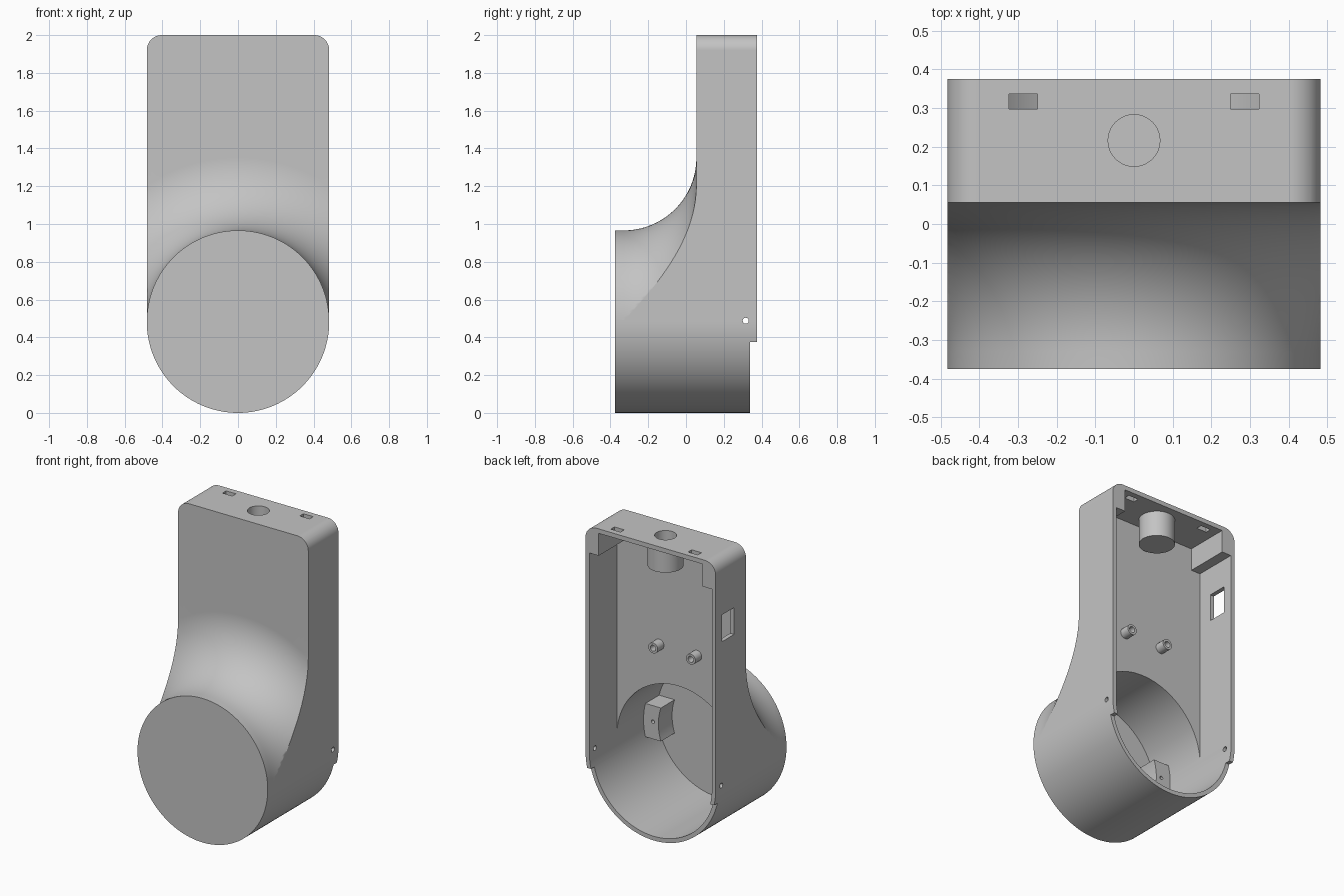
import bpy, bmesh, math
from mathutils import Vector

if "Cube" in bpy.data.objects:
    bpy.data.objects.remove(bpy.data.objects["Cube"])

grey = bpy.data.materials.new("plain_grey")
grey.use_nodes = True
GREY = (0.55, 0.55, 0.55, 1)
grey.diffuse_color = GREY
grey.node_tree.nodes["Principled BSDF"].inputs["Base Color"].default_value = GREY

R = 0.483      # drum radius, half the body width, and height of the drum axis
BORE = 0.455   # inner radius
AXES = {"X": "YZX", "Y": "XZY", "Z": "XYZ"}
UNIT = {"X": Vector((1, 0, 0)), "Y": Vector((0, 1, 0)), "Z": Vector((0, 0, 1))}


def finish(name, bm):
    bmesh.ops.remove_doubles(bm, verts=bm.verts, dist=1e-6)
    bmesh.ops.recalc_face_normals(bm, faces=bm.faces)
    me = bpy.data.meshes.new(name)
    bm.to_mesh(me)
    bm.free()
    me.materials.append(grey)
    ob = bpy.data.objects.new(name, me)
    bpy.context.collection.objects.link(ob)
    return ob


def prism(name, outline, y0, y1):
    """Extrude an x-z outline along y."""
    bm = bmesh.new()
    face = bm.faces.new([bm.verts.new((x, y0, z)) for x, z in outline])
    out = bmesh.ops.extrude_face_region(bm, geom=[face])
    moved = [v for v in out["geom"] if isinstance(v, bmesh.types.BMVert)]
    bmesh.ops.translate(bm, verts=moved, vec=(0, y1 - y0, 0))
    return finish(name, bm)


def box(name, x0, x1, y0, y1, z0, z1):
    return prism(name, [(x0, z0), (x1, z0), (x1, z1), (x0, z1)], y0, y1)


def lathe(name, profile, origin, axis, steps=48, start=0, end=360):
    """Turn a closed (radius, height) profile about an axis."""
    u, v, w = (UNIT[c] for c in AXES[axis])
    full = end - start == 360
    bm = bmesh.new()
    rings = []
    for i in range(steps if full else steps + 1):
        a = math.radians(start + (end - start) * i / steps)
        side = u * math.cos(a) + v * math.sin(a)
        rings.append([bm.verts.new(Vector(origin) + side * r + w * h) for r, h in profile])
    n = len(profile)
    for i in range(steps):
        p, q = rings[i], rings[(i + 1) % len(rings)]
        for j in range(n):
            k = (j + 1) % n
            if profile[j][0] == 0 and profile[k][0] == 0:
                continue
            loop = [p[j], p[k], q[k], q[j]]
            if profile[j][0] == 0:
                loop = [p[j], p[k], q[k]]
            elif profile[k][0] == 0:
                loop = [p[j], p[k], q[j]]
            bm.faces.new(loop)
    if not full:
        bm.faces.new(rings[0])
        bm.faces.new(rings[-1])
    return finish(name, bm)


def rod(name, r, h0, h1, origin, axis, steps=32):
    return lathe(name, [(0, h0), (r, h0), (r, h1), (0, h1)], origin, axis, steps)


def cut(ob, cutters):
    """Subtract the cutters one after another, then discard them."""
    for c in cutters:
        c.hide_render = True
        mod = ob.modifiers.new("cut", "BOOLEAN")
        mod.operation, mod.solver, mod.object = "DIFFERENCE", "EXACT", c
    bpy.context.view_layer.update()
    dg = bpy.context.evaluated_depsgraph_get()
    me = bpy.data.meshes.new_from_object(ob.evaluated_get(dg))
    ob.modifiers.clear()
    ob.data = me
    for c in cutters:
        bpy.data.objects.remove(c)


def arc(cx, cz, r, a0, a1, n):
    angles = [math.radians(a0 + (a1 - a0) * i / n) for i in range(n + 1)]
    return [(cx + r * math.cos(a), cz + r * math.sin(a)) for a in angles]


# Housing: round bottom, tall slab with rounded top corners
CORNER = 0.08
outline = arc(0, R, R, 180, 360, 64)
outline += arc(R - CORNER, 2 - CORNER, CORNER, 0, 90, 10)
outline += arc(CORNER - R, 2 - CORNER, CORNER, 90, 180, 10)
housing = prism("housing", outline, -0.375, 0.375)

# Concave flare between the drum and the slab front
SWEEP = 0.385
curve = [(r, h) for h, r in arc(-0.33, R + SWEEP, SWEEP, -90, 0, 20)]
flare = lathe("flare_cutter", [(R, -0.5)] + curve + [(2.2, 0.055), (2.2, -0.5)],
              (0, 0, R), "Y", 89, 1, 179)

# Hollow inside, narrower at the top where the corner blocks stay
half = [(0.454, 0.47), (0.454, 1.82), (0.385, 1.82), (0.385, 1.97)]
cavity = prism("cavity_cutter", half + [(-x, z) for x, z in reversed(half)], 0.083, 0.6)
bore = rod("bore_cutter", BORE, -0.345, 0.6, (0, 0, R), "Y", 128)

# Openings: rear step, side window, pin holes, top slots and top hole
cutters = [
    flare, bore, cavity,
    box("step_cutter", -1, 1, 0.34, 0.7, -0.1, 0.375),
    box("window_cutter", -0.6, -0.4, 0.18, 0.31, 1.45, 1.63),
    rod("pin_cutter", 0.016, -0.7, 0.7, (0, 0.316, 0.488), "X", 20),
    rod("top_hole_cutter", 0.067, 1.9, 2.1, (0, 0.216, 0), "Z", 48),
]
for s in (-1, 1):
    a, b = sorted((s * 0.25, s * 0.323))
    cutters.append(box("slot_cutter", a, b, 0.297, 0.336, 1.9, 2.1))
cut(housing, cutters)

# Blind socket hanging from the top wall
parts = [housing]
parts.append(lathe("top_socket", [(0, 1.80), (0.11, 1.80), (0.11, 1.985), (0.067, 1.985),
                                  (0.067, 1.83), (0, 1.83)], (0, 0.216, 0), "Z"))

for s, side in ((1, "left"), (-1, "right")):
    # Hollow screw post on the inner front wall
    parts.append(lathe(side + "_screw_post", [(0, 0.07), (0.035, 0.07), (0.035, 0.15),
                                              (0.02, 0.15), (0.02, 0.09), (0, 0.09)],
                       (s * 0.14, 0, 1.18), "Y", 28))
    # Curved mounting block inside the drum, with a pilot hole
    ends = [math.degrees(math.asin(0.112 / r)) for r in (0.465, 0.345)]
    sector = arc(0, R, 0.465, -ends[0], ends[0], 12) + arc(0, R, 0.345, ends[1], -ends[1], 12)
    block = prism(side + "_mounting_block", [(s * x, z) for x, z in sector], -0.355, -0.2)
    cut(block, [rod("pilot_cutter", 0.012, -0.28, -0.1, (s * 0.385, 0, 0.488), "Y", 16)])
    parts.append(block)

# Smooth curved walls, crisp edges
bpy.ops.object.select_all(action="DESELECT")
for ob in parts:
    ob.select_set(True)
bpy.context.view_layer.objects.active = housing
bpy.ops.object.shade_smooth_by_angle(angle=math.radians(30))
for ob in parts:
    mod = ob.modifiers.new("even_normals", "WEIGHTED_NORMAL")
    mod.keep_sharp = True
